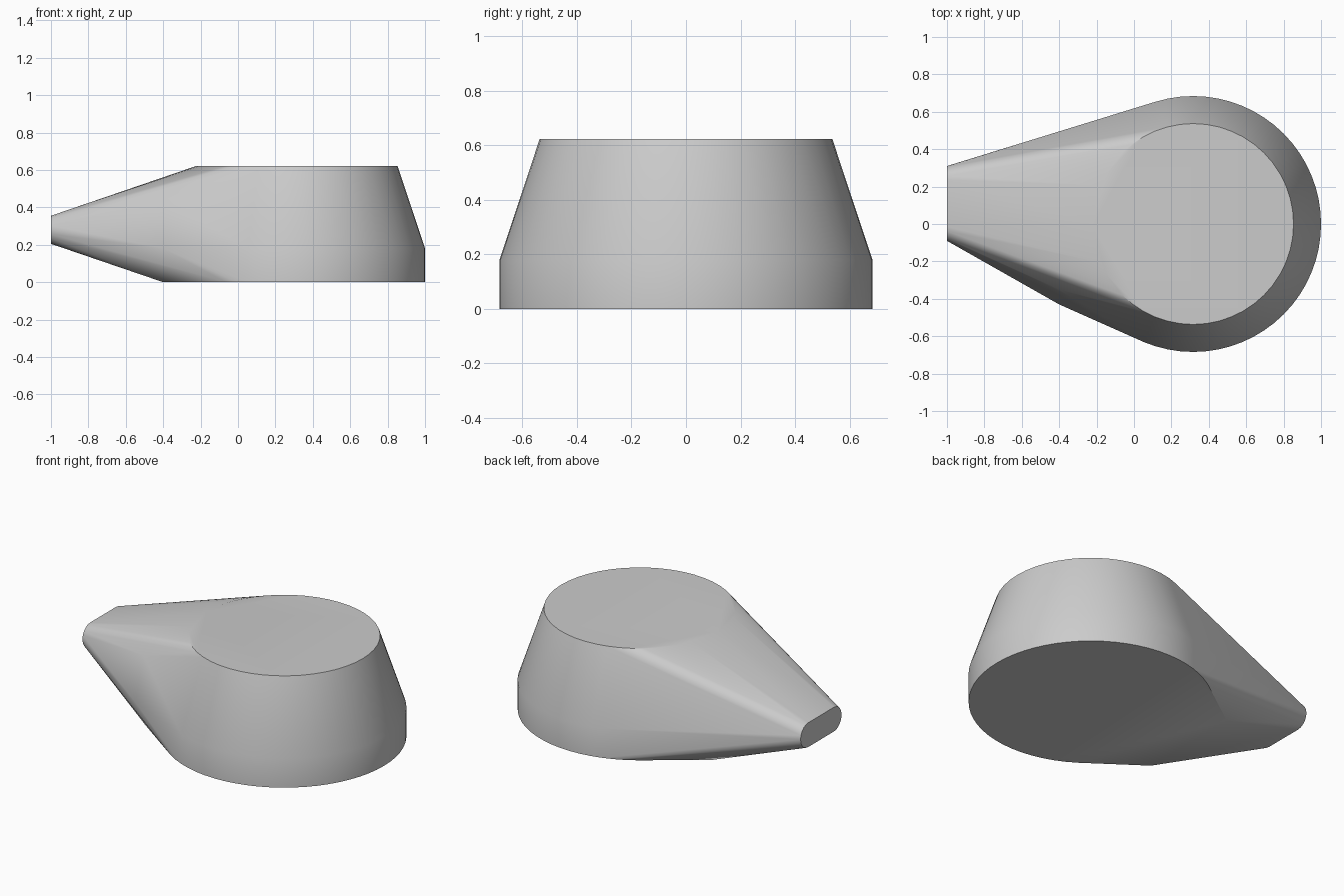
import bpy
import bmesh
import math

cube = bpy.data.objects.get("Cube")
if cube:
    bpy.data.objects.remove(cube, do_unlink=True)

grey = bpy.data.materials.new("plain_grey")
grey.use_nodes = True
colour = (0.6, 0.6, 0.6, 1)
grey.diffuse_color = colour
grey.node_tree.nodes["Principled BSDF"].inputs["Base Color"].default_value = colour


def ring(radius, z, count):
    """Points of a level circle around the body's axis."""
    return [(0.316 + radius * math.cos(math.tau * i / count),
             radius * math.sin(math.tau * i / count), z) for i in range(count)]


def slot(x, y, z, half_length, radius, steps):
    """Points of a round-ended slot facing along x."""
    points = []
    for side in (1, -1):
        for i in range(steps + 1):
            a = math.pi * (i / steps - 0.5)
            points.append((x, y + side * (half_length + radius * math.cos(a)),
                           z + radius * math.sin(a)))
    return points


# Round tapered body, with a short upright skirt
points = ring(0.684, 0, 64) + ring(0.684, 0.18, 64) + ring(0.537, 0.622, 48)
# Narrow spout end, set off to one side
points += slot(-1, 0.11, 0.28, 0.125, 0.075, 10)
# Shoulder between body and spout
points += [(-0.4, 0.33, 0), (-0.4, -0.33, 0), (-0.4, -0.43, 0.18), (-0.4, -0.35, 0.44)]

# Stretch one skin around all sections
bm = bmesh.new()
for p in points:
    bm.verts.new(p)
hull = bmesh.ops.convex_hull(bm, input=bm.verts)
loose = {g for g in hull["geom_interior"] + hull["geom_unused"]
         if isinstance(g, bmesh.types.BMVert)}
bmesh.ops.delete(bm, geom=list(loose), context="VERTS")
bmesh.ops.dissolve_limit(bm, angle_limit=0.003, verts=bm.verts, edges=bm.edges)
bmesh.ops.recalc_face_normals(bm, faces=bm.faces)

mesh = bpy.data.meshes.new("spouted_body")
bm.to_mesh(mesh)
bm.free()
mesh.materials.append(grey)
body = bpy.data.objects.new("spouted_body", mesh)
bpy.context.collection.objects.link(body)

for other in bpy.context.selected_objects:
    other.select_set(False)
body.select_set(True)
bpy.context.view_layer.objects.active = body
bpy.ops.object.shade_smooth_by_angle(angle=math.radians(30))
